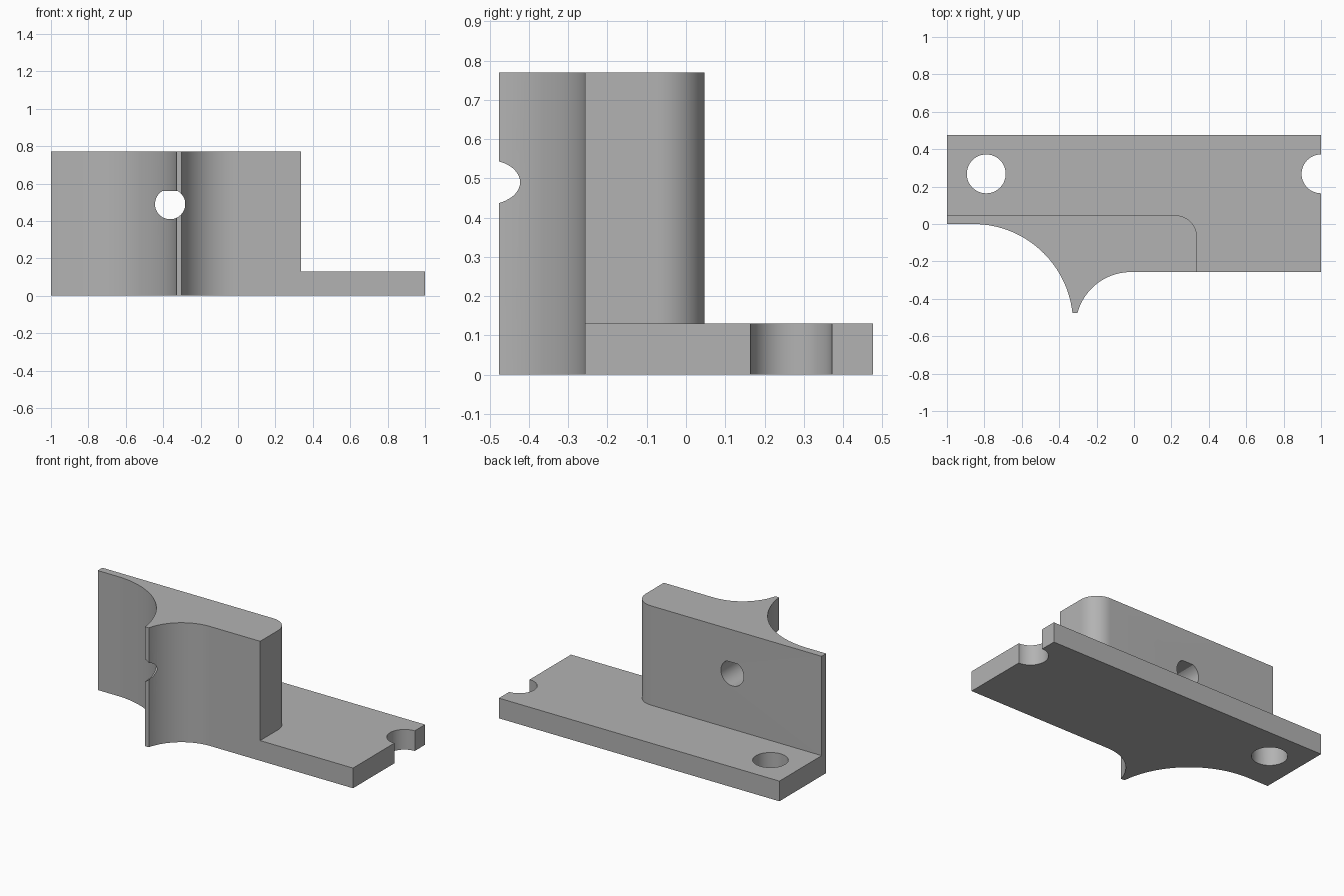
import bpy, bmesh
from math import sin, cos, pi, radians, acos, asin
from mathutils import Matrix, Vector

cube = bpy.data.objects.get("Cube")
if cube:
    bpy.data.objects.remove(cube, do_unlink=True)

# Plain grey finish
grey = bpy.data.materials.new("plain_grey")
grey.use_nodes = True
colour = (0.45, 0.45, 0.45, 1)
grey.diffuse_color = colour
grey.node_tree.nodes["Principled BSDF"].inputs["Base Color"].default_value = colour


def arc(cx, cy, r, start, end, steps=20):
    """Points along a circular arc, angles in radians."""
    angles = [start + (end - start) * i / steps for i in range(steps + 1)]
    return [(cx + r * cos(a), cy + r * sin(a)) for a in angles]


def prism(name, outline, low, high, turn=Matrix()):
    """Extrude a flat outline from low to high, then turn it."""
    bm = bmesh.new()
    face = bm.faces.new([bm.verts.new((x, y, low)) for x, y in outline])
    top = bmesh.ops.extrude_face_region(bm, geom=[face])["geom"]
    moved = [v for v in top if isinstance(v, bmesh.types.BMVert)]
    bmesh.ops.translate(bm, verts=moved, vec=Vector((0, 0, high - low)))
    bmesh.ops.transform(bm, matrix=turn, verts=bm.verts)
    bmesh.ops.recalc_face_normals(bm, faces=bm.faces)
    mesh = bpy.data.meshes.new(name)
    bm.to_mesh(mesh)
    bm.free()
    mesh.materials.append(grey)
    obj = bpy.data.objects.new(name, mesh)
    bpy.context.collection.objects.link(obj)
    return obj


def cut(target, cutter):
    """Subtract the cutter and discard it."""
    cutter.hide_render = True
    mod = target.modifiers.new(cutter.name, "BOOLEAN")
    mod.operation, mod.solver, mod.object = "DIFFERENCE", "EXACT", cutter
    bpy.context.view_layer.objects.active = target
    bpy.ops.object.modifier_apply(modifier=mod.name)
    bpy.data.objects.remove(cutter, do_unlink=True)


# Bracket body: full outline with two concave sweeps meeting at a thin tip
back, front, tip = 0.477, -0.257, -0.477
big, small = 0.534, 0.295
big_y, small_y = -big, front - small
outline = [(-1, back), (-1, 0)]
outline += arc(-0.86, big_y, big, pi / 2, asin((tip - big_y) / big), 28)
outline += arc(-0.017, small_y, small, pi - asin((tip - small_y) / small), pi / 2)
outline += [(1, front), (1, back)]
bracket = prism("bracket", outline, 0, 0.77)

# Clear the space above the base plate, leaving a wall with a rounded corner
edge, wall, r = 0.338, 0.047, 0.12
space = [(-1.2, wall)] + arc(edge - r, wall - r, r, pi / 2, 0, 14)
space += [(edge, -0.6), (1.2, -0.6), (1.2, 0.7), (-1.2, 0.7)]
cut(bracket, prism("plate_clearance", space, 0.13, 1))

# Mounting hole, and the half hole on the end of the plate
for name, x in (("mounting_hole", -0.79), ("end_notch", 1)):
    cut(bracket, prism(name, arc(x, 0.268, 0.104, 0, 2 * pi, 48)[:-1], -0.1, 0.3))

# Cross hole through the wall, with a flat on its upper side
radius = 0.081
half = acos(0.07 / radius)
hole = arc(-0.363, 0.49, radius, pi / 2 + half, 5 * pi / 2 - half, 40)
cut(bracket, prism("cross_hole", hole, -0.8, 0.8, Matrix.Rotation(pi / 2, 4, "X")))

bpy.ops.object.select_all(action="DESELECT")
bracket.select_set(True)
bpy.context.view_layer.objects.active = bracket
bpy.ops.object.shade_smooth_by_angle(angle=radians(30))
